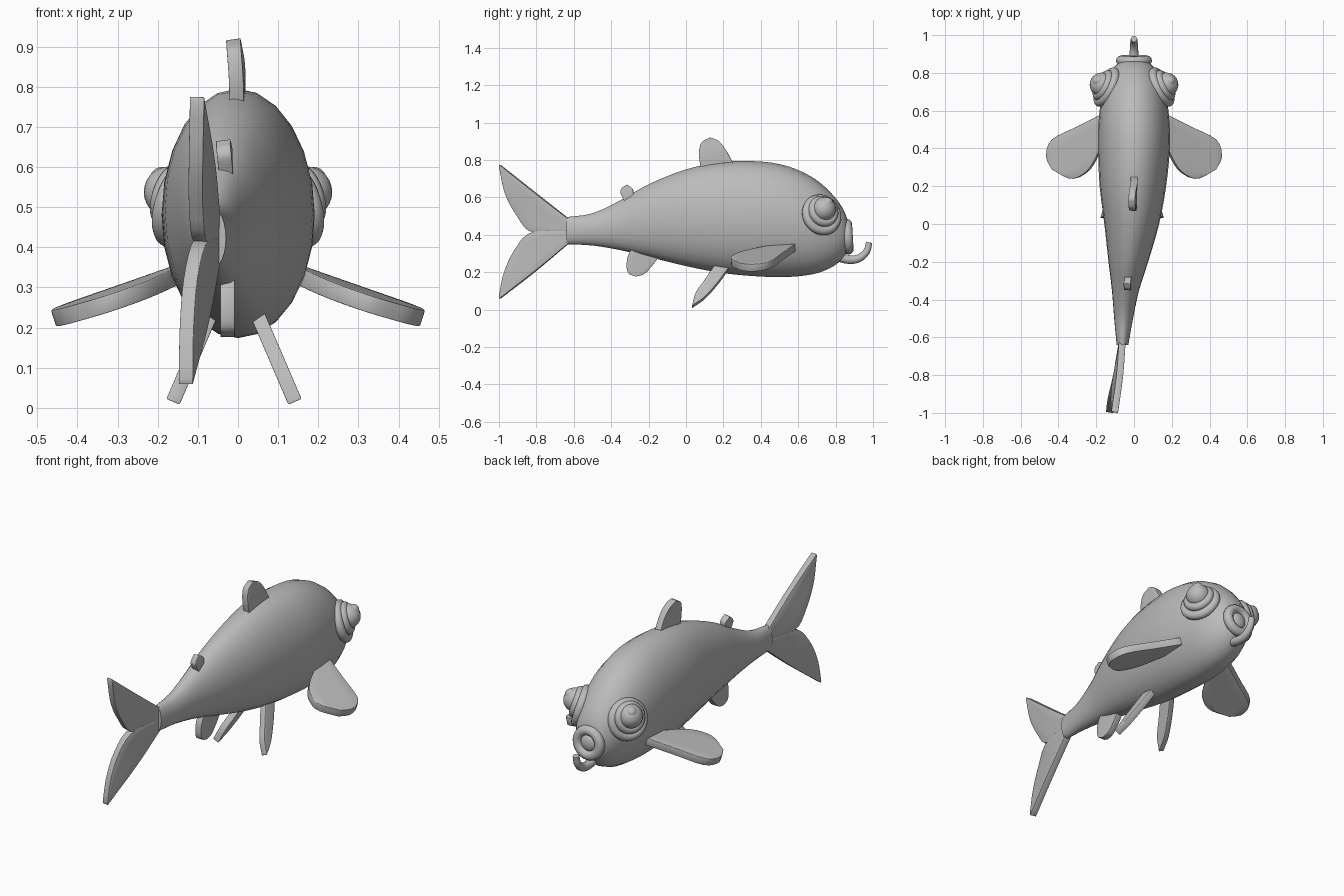
import bpy, bmesh, math
from mathutils import Vector

if "Cube" in bpy.data.objects:
    bpy.data.objects.remove(bpy.data.objects["Cube"])

grey = bpy.data.materials.new("plain grey")
grey.diffuse_color = (0.5, 0.5, 0.5, 1)
grey.use_nodes = True
grey.node_tree.nodes["Principled BSDF"].inputs["Base Color"].default_value = grey.diffuse_color


def finish(ob, name, angle=40):
    ob.name = name
    ob.data.materials.append(grey)
    bpy.ops.object.select_all(action='DESELECT')
    ob.select_set(True)
    bpy.context.view_layer.objects.active = ob
    bpy.ops.object.shade_smooth_by_angle(angle=math.radians(angle))
    return ob


def mesh_object(name, bm, angle=40):
    bmesh.ops.remove_doubles(bm, verts=bm.verts, dist=0.0005)
    bmesh.ops.recalc_face_normals(bm, faces=bm.faces)
    me = bpy.data.meshes.new(name)
    bm.to_mesh(me)
    bm.free()
    ob = bpy.data.objects.new(name, me)
    bpy.context.collection.objects.link(ob)
    return finish(ob, name, angle)


def spline(pts, n):
    """Smooth resampling of a few control points of any dimension."""
    p = [Vector(q) for q in pts]
    p = [p[0] * 2 - p[1]] + p + [p[-1] * 2 - p[-2]]
    out = []
    for i in range(n + 1):
        s = i / n * (len(p) - 3)
        k = min(int(s), len(p) - 4)
        t = s - k
        a, b, c, d = p[k:k + 4]
        out.append(0.5 * (2 * b + (c - a) * t + (2 * a - 5 * b + 4 * c - d) * t * t
                          + (3 * b - a - 3 * c + d) * t ** 3))
    return out


def fin(name, lead, trail, thick=0.036, n=14, cols=4):
    """Thick rounded plate stretched between two edge curves."""
    bm = bmesh.new()
    rows = [[bm.verts.new(a.lerp(b, j / cols)) for j in range(cols + 1)]
            for a, b in zip(spline(lead, n), spline(trail, n))]
    for r, s in zip(rows, rows[1:]):
        for j in range(cols):
            bm.faces.new((r[j], r[j + 1], s[j + 1], s[j]))
    ob = mesh_object(name, bm)
    sol = ob.modifiers.new("thickness", 'SOLIDIFY')
    sol.thickness, sol.offset = thick, 0
    bev = ob.modifiers.new("soft edge", 'BEVEL')
    bev.width, bev.segments, bev.limit_method = 0.008, 2, 'ANGLE'
    bev.angle_limit = math.radians(50)
    return ob


def ring(name, loc, axis, major, minor):
    bpy.ops.mesh.primitive_torus_add(
        location=loc, rotation=Vector(axis).to_track_quat('Z', 'Y').to_euler(),
        major_radius=major, minor_radius=minor, major_segments=32, minor_segments=12)
    return finish(bpy.context.object, name)


def ball(name, loc, r, scale=(1, 1, 1)):
    bpy.ops.mesh.primitive_uv_sphere_add(location=loc, radius=r, segments=24, ring_count=14)
    bpy.context.object.scale = scale
    return finish(bpy.context.object, name)


# Body: elliptical sections (y, top, bottom, centre x, half width)
sections = [
    (-0.64, 0.495, 0.35, -0.061, 0.031), (-0.5, 0.515, 0.343, -0.055, 0.05),
    (-0.35, 0.585, 0.318, -0.045, 0.072), (-0.2, 0.67, 0.282, -0.03, 0.105),
    (0.0, 0.75, 0.233, -0.012, 0.145), (0.2, 0.79, 0.195, -0.006, 0.176),
    (0.4, 0.792, 0.177, 0, 0.19), (0.55, 0.765, 0.175, 0, 0.187),
    (0.68, 0.705, 0.19, 0, 0.17), (0.77, 0.63, 0.222, 0, 0.14),
    (0.83, 0.555, 0.265, 0, 0.105), (0.86, 0.49, 0.31, 0, 0.07),
    (0.87, 0.43, 0.36, 0, 0.03)]
bm = bmesh.new()
loops = []
for y, top, bot, cx, hw in spline(sections, 36):
    loops.append([bm.verts.new((cx + hw * math.sin(a), y,
                                (top + bot) / 2 + (top - bot) / 2 * math.cos(a)))
                  for a in (math.tau * i / 24 for i in range(24))])
for r, s in zip(loops, loops[1:]):
    for i in range(24):
        bm.faces.new((r[i], r[i - 1], s[i - 1], s[i]))
bm.faces.new(loops[0])
bm.faces.new(loops[-1])
mesh_object("body", bm)

# Tail lobes, bent sideways
root, notch = (-0.062, -0.62, 0.42), (-0.095, -0.82, 0.415)
fin("tail_upper_lobe",
    [(-0.062, -0.62, 0.48), (-0.075, -0.8, 0.62), (-0.102, -0.995, 0.775)],
    [root, notch, (-0.105, -0.9, 0.5), (-0.105, -0.965, 0.62), (-0.102, -0.998, 0.765)])
fin("tail_lower_lobe",
    [(-0.062, -0.62, 0.36), (-0.09, -0.8, 0.21), (-0.13, -0.995, 0.058)],
    [root, notch, (-0.118, -0.91, 0.325), (-0.128, -0.97, 0.2), (-0.13, -0.998, 0.07)])

# Fins along the centre line
fin("dorsal_fin",
    [(0, 0.26, 0.77), (0, 0.215, 0.85), (-0.008, 0.175, 0.9), (-0.012, 0.13, 0.918)],
    [(-0.003, 0.085, 0.74), (-0.005, 0.07, 0.82), (-0.01, 0.082, 0.89), (-0.012, 0.13, 0.918)])
fin("small_back_fin",
    [(-0.03, -0.28, 0.61), (-0.032, -0.285, 0.645), (-0.037, -0.315, 0.667)],
    [(-0.03, -0.33, 0.58), (-0.034, -0.35, 0.625), (-0.037, -0.34, 0.65)])
fin("belly_fin",
    [(-0.026, -0.14, 0.29), (-0.026, -0.18, 0.235), (-0.026, -0.225, 0.19), (-0.026, -0.27, 0.177)],
    [(-0.026, -0.29, 0.33), (-0.026, -0.315, 0.27), (-0.026, -0.312, 0.2), (-0.026, -0.27, 0.177)])


# Paired side fins
def pec(s, x, y):
    return (s * x, y, 0.325 - 0.32 * (x - 0.18) - 0.06 * (0.57 - y))


def pel(s, y, z):
    return (s * (0.152 - 0.43 * (z - 0.015)) - 0.01, y, z)


for s, side in ((-1, "left"), (1, "right")):
    fin("pectoral_fin_" + side,
        [pec(s, *p) for p in ((0.16, 0.585), (0.3, 0.515), (0.43, 0.448), (0.46, 0.36), (0.43, 0.29))],
        [pec(s, *p) for p in ((0.16, 0.44), (0.2, 0.345), (0.25, 0.275), (0.33, 0.24), (0.43, 0.29))],
        0.042)
    fin("pelvic_fin_" + side,
        [pel(s, *p) for p in ((0.24, 0.235), (0.17, 0.14), (0.1, 0.062), (0.032, 0.014))],
        [pel(s, *p) for p in ((0.155, 0.235), (0.1, 0.155), (0.052, 0.085), (0.032, 0.014))])

    # Stacked eye: socket rings, eyeball and raised pupil
    n = Vector((s * 0.85, 0.42, 0.28)).normalized()
    c = Vector((s * 0.145, 0.725, 0.507))
    ring("eye_socket_" + side, c, n, 0.088, 0.025)
    ring("eyelid_" + side, c + n * 0.022 + Vector((0, 0, 0.013)), n, 0.062, 0.024)
    e = c + n * 0.03 + Vector((0, 0, 0.022))
    ball("eyeball_" + side, e, 0.064)
    ball("pupil_" + side, e + Vector((s * 0.4, 0.4, 0.7)).normalized() * 0.042, 0.03)

# Mouth
ring("lips", (0, 0.865, 0.39), (0, 1, 0.06), 0.068, 0.027)
ball("mouth_inside", (0, 0.865, 0.39), 0.046, (1, 0.55, 1))

# Barbel: tapering tube curling upward
cu = bpy.data.curves.new("chin_barbel", 'CURVE')
cu.dimensions, cu.bevel_depth, cu.bevel_resolution, cu.use_fill_caps = '3D', 0.026, 3, True
path = spline([(0, 0.79, 0.29), (0, 0.87, 0.268), (0, 0.925, 0.275), (0, 0.965, 0.31),
               (0, 0.98, 0.36)], 16)
sp = cu.splines.new('POLY')
sp.points.add(len(path) - 1)
for i, (pt, p) in enumerate(zip(sp.points, path)):
    pt.co = (*p, 1)
    pt.radius = 1.05 - 0.4 * i / 16
tube = bpy.data.objects.new("chin_barbel", cu)
bpy.context.collection.objects.link(tube)
bpy.ops.object.select_all(action='DESELECT')
tube.select_set(True)
bpy.context.view_layer.objects.active = tube
bpy.ops.object.convert(target='MESH')
finish(bpy.context.object, "chin_barbel")
